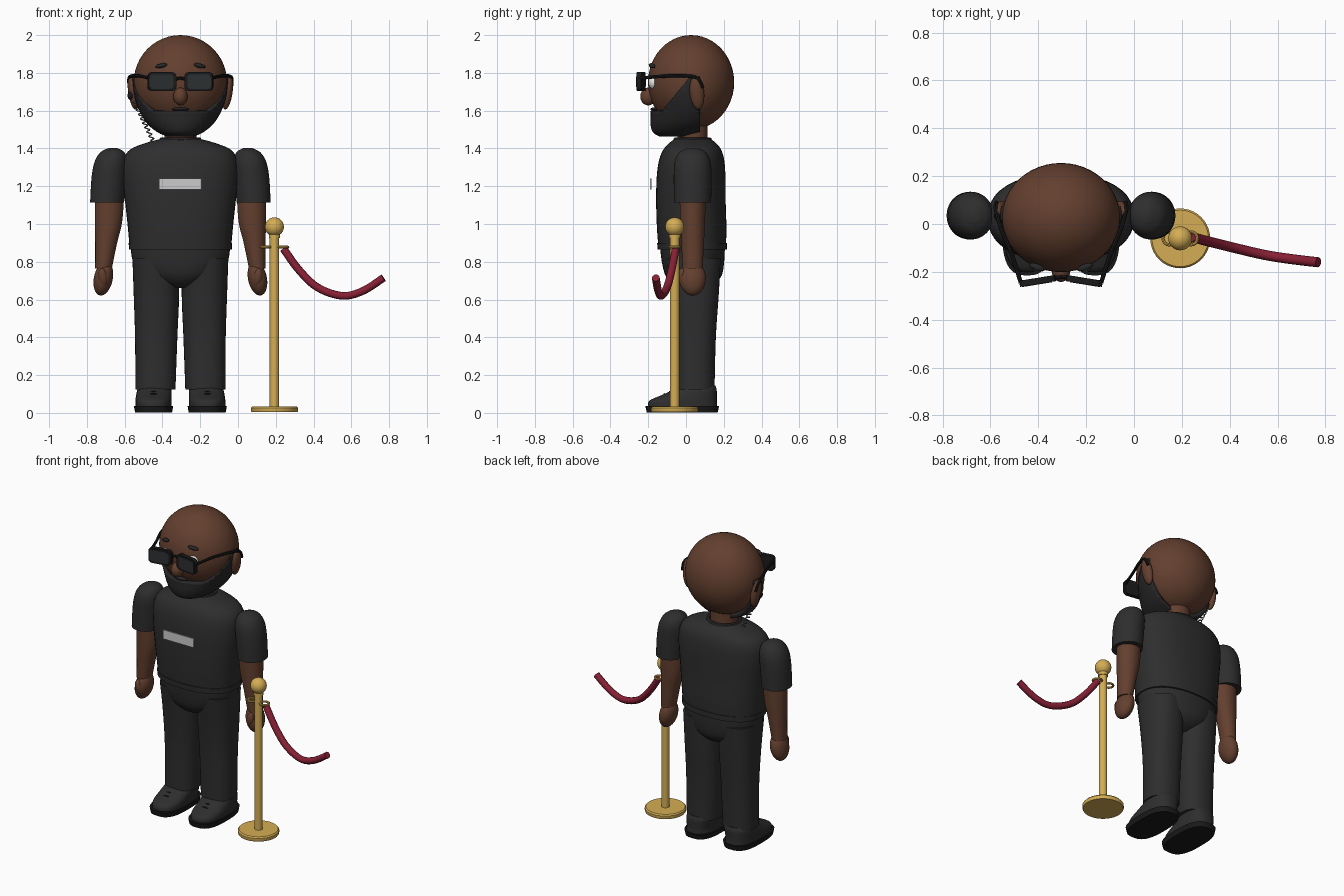
import bpy, bmesh, math
from mathutils import Vector

if "Cube" in bpy.data.objects:
    bpy.data.objects.remove(bpy.data.objects["Cube"])

CX = -0.305  # centre line of the figure


def material(name, rgb):
    m = bpy.data.materials.new(name)
    m.diffuse_color = (*rgb, 1)
    m.use_nodes = True
    m.node_tree.nodes["Principled BSDF"].inputs["Base Color"].default_value = m.diffuse_color
    return m


SKIN = material("brown_skin", (0.125, 0.05, 0.028))
CLOTH = material("black_cloth", (0.027, 0.027, 0.028))
BEARD = material("beard_black", (0.02, 0.02, 0.02))
FRAME = material("frame_black", (0.01, 0.01, 0.011))
LENS = material("lens_grey", (0.025, 0.028, 0.03))
GOLD = material("gold", (0.66, 0.42, 0.09))
ROPE = material("rope_red", (0.24, 0.014, 0.035))
BADGE = material("badge_grey", (0.6, 0.6, 0.6))
WHITE = material("eye_white", (0.8, 0.8, 0.8))
COIL = material("coil_grey", (0.12, 0.12, 0.12))


def finish(name, bm, mat):
    bmesh.ops.recalc_face_normals(bm, faces=bm.faces)
    me = bpy.data.meshes.new(name)
    bm.to_mesh(me)
    bm.free()
    me.materials.append(mat)
    ob = bpy.data.objects.new(name, me)
    bpy.context.collection.objects.link(ob)
    return ob


def smooth_rows(rows, steps):
    """Catmull-Rom interpolation of rows of numbers."""
    out = []
    for i in range(len(rows) - 1):
        p0, p1 = rows[max(i - 1, 0)], rows[i]
        p2, p3 = rows[i + 1], rows[min(i + 2, len(rows) - 1)]
        for k in range(steps):
            t = k / steps
            out.append([0.5 * (2 * b + (c - a) * t + (2 * a - 5 * b + 4 * c - d) * t * t
                               + (3 * b - a - 3 * c + d) * t ** 3)
                        for a, b, c, d in zip(p0, p1, p2, p3)])
    return out + [rows[-1]]


def loft(name, rows, mat, power=2.0, steps=4, n=40):
    """Stack of superellipse rings; row = z, centre x, centre y, radius x, radius y."""
    bm = bmesh.new()
    rings = []
    for z, cx, cy, rx, ry in smooth_rows(rows, steps):
        ring = []
        for i in range(n):
            a = math.tau * i / n
            c, s = math.cos(a), math.sin(a)
            ring.append(bm.verts.new((cx + rx * math.copysign(abs(c) ** (2 / power), c),
                                      cy + ry * math.copysign(abs(s) ** (2 / power), s), z)))
        rings.append(ring)
    for a, b in zip(rings, rings[1:]):
        for i in range(n):
            bm.faces.new((a[i], a[(i + 1) % n], b[(i + 1) % n], b[i]))
    bm.faces.new(rings[0])
    bm.faces.new(rings[-1])
    return finish(name, bm, mat)


def ball(name, loc, radii, mat, rot=(0, 0, 0), n=32):
    bm = bmesh.new()
    bmesh.ops.create_uvsphere(bm, u_segments=n, v_segments=n // 2, radius=1)
    for v in bm.verts:
        v.co = Vector(a * b for a, b in zip(v.co, radii))
    ob = finish(name, bm, mat)
    ob.location, ob.rotation_euler = loc, rot
    return ob


def box(name, loc, size, mat, rot=(0, 0, 0), bevel=0.0):
    bm = bmesh.new()
    bmesh.ops.create_cube(bm, size=1)
    for v in bm.verts:
        v.co = Vector(a * b for a, b in zip(v.co, size))
    if bevel:
        edges = [e for e in bm.edges if abs(e.verts[0].co.y - e.verts[1].co.y) > 1e-5]
        bmesh.ops.bevel(bm, geom=edges, offset=bevel, segments=4, affect='EDGES', profile=0.5)
    ob = finish(name, bm, mat)
    ob.location, ob.rotation_euler = loc, rot
    return ob


def tube(name, pts, radius, mat, steps=6, sides=2):
    cu = bpy.data.curves.new(name, 'CURVE')
    cu.dimensions = '3D'
    cu.bevel_depth, cu.bevel_resolution, cu.use_fill_caps = radius, sides, True
    pts = smooth_rows(pts, steps)
    sp = cu.splines.new('POLY')
    sp.points.add(len(pts) - 1)
    for p, co in zip(sp.points, pts):
        p.co = (*co, 1)
    cu.materials.append(mat)
    ob = bpy.data.objects.new(name, cu)
    bpy.context.collection.objects.link(ob)
    bpy.ops.object.select_all(action='DESELECT')
    ob.select_set(True)
    bpy.context.view_layer.objects.active = ob
    bpy.ops.object.convert(target='MESH')
    return bpy.context.view_layer.objects.active


# Shirt, hem, collar and neck
loft("shirt", [(0.865, CX, 0.033, 0.268, 0.178), (0.98, CX, 0.03, 0.278, 0.184),
               (1.12, CX, 0.026, 0.293, 0.184), (1.25, CX, 0.027, 0.305, 0.182),
               (1.34, CX, 0.03, 0.300, 0.172), (1.395, CX, 0.033, 0.265, 0.152),
               (1.43, CX, 0.035, 0.18, 0.122), (1.45, CX, 0.035, 0.105, 0.095)], CLOTH, 2.3)
loft("shirt_hem", [(0.865, CX, 0.033, 0.272, 0.183), (0.9, CX, 0.032, 0.274, 0.185)], CLOTH, 2.3)
tube("collar", [(CX + 0.1 * math.cos(a), 0.035 + 0.09 * math.sin(a), 1.447)
                for a in [math.tau * i / 24 for i in range(25)]], 0.012, CLOTH, 2)
loft("neck", [(1.42, CX, 0.035, 0.084, 0.08), (1.56, CX, 0.035, 0.084, 0.08)], SKIN)
box("name_badge", (CX, -0.187, 1.212), (0.225, 0.008, 0.06), BADGE)

# Trousers
loft("trouser_seat", [(0.66, CX, 0.04, 0.05, 0.07), (0.685, CX, 0.04, 0.12, 0.115),
                      (0.73, CX, 0.04, 0.195, 0.15), (0.8, CX, 0.037, 0.25, 0.165),
                      (0.88, CX, 0.034, 0.264, 0.172)], CLOTH, 2.2)

for s, side in ((-1, "right"), (1, "left")):
    def X(d):
        return CX + s * d

    # Legs and shoes
    loft("leg_" + side, [(0.125, X(0.132), 0.048, 0.106, 0.103), (0.4, X(0.128), 0.05, 0.112, 0.108),
                         (0.62, X(0.127), 0.048, 0.12, 0.125), (0.82, X(0.132), 0.04, 0.122, 0.145)],
         CLOTH, 2.3)
    loft("shoe_sole_" + side, [(0.003, X(0.142), -0.02, 0.098, 0.188),
                               (0.036, X(0.142), -0.02, 0.104, 0.195)], FRAME, 2.8)
    loft("shoe_" + side, [(0.03, X(0.142), -0.018, 0.096, 0.184), (0.065, X(0.142), -0.015, 0.096, 0.178),
                          (0.095, X(0.14), 0.018, 0.094, 0.145), (0.125, X(0.137), 0.05, 0.09, 0.112),
                          (0.145, X(0.135), 0.055, 0.08, 0.1)], CLOTH, 2.5)
    for k in range(3):
        tube("shoe_lace_" + side, [(X(0.1), -0.105 + 0.03 * k, 0.09 + 0.012 * k),
                                   (X(0.142), -0.115 + 0.03 * k, 0.1 + 0.012 * k),
                                   (X(0.184), -0.105 + 0.03 * k, 0.09 + 0.012 * k)], 0.005, FRAME, 3)

    # Arms
    loft("sleeve_" + side, [(1.113, X(0.388), 0.035, 0.09, 0.098), (1.25, X(0.378), 0.035, 0.092, 0.1),
                            (1.33, X(0.368), 0.035, 0.086, 0.095), (1.38, X(0.36), 0.035, 0.063, 0.07),
                            (1.403, X(0.357), 0.035, 0.02, 0.025)], CLOTH)
    loft("arm_" + side, [(0.765, X(0.407), 0.035, 0.044, 0.053), (0.9, X(0.393), 0.035, 0.058, 0.06),
                         (1.02, X(0.38), 0.035, 0.073, 0.066), (1.2, X(0.375), 0.035, 0.078, 0.07)], SKIN)
    ball("hand_" + side, (X(0.408), 0.035, 0.712), (0.05, 0.07, 0.092), SKIN, (0, -s * 0.2, 0))
    ball("thumb_" + side, (X(0.41), -0.015, 0.715), (0.025, 0.027, 0.052), SKIN, (0.15, s * 0.15, 0))

    # Face details and ears
    ball("ear_" + side, (X(0.25), 0.058, 1.695), (0.026, 0.038, 0.09), SKIN, (0.1, s * 0.15, 0))
    ball("eye_" + side, (X(0.09), -0.165, 1.75), (0.04, 0.035, 0.04), WHITE, n=20)
    ball("eyebrow_" + side, (X(0.102), -0.18, 1.838), (0.034, 0.014, 0.012), BEARD, (0, s * 0.2, s * 0.35), 16)

    # Glasses
    tilt = -s * 0.16
    box("glasses_rim_" + side, (X(0.098), -0.238, 1.754), (0.152, 0.026, 0.1), FRAME, (0, 0, tilt), 0.024)
    box("glasses_lens_" + side, (X(0.098) + 0.002 * s, -0.2505, 1.754), (0.128, 0.006, 0.076), LENS,
        (0, 0, tilt), 0.018)
    tube("glasses_arm_" + side, [(X(0.168), -0.245, 1.772), (X(0.205), -0.13, 1.782),
                                 (X(0.25), -0.02, 1.785), (X(0.272), 0.06, 1.772),
                                 (X(0.27), 0.09, 1.72)], 0.009, FRAME)

tube("glasses_bridge", [(CX - 0.03, -0.225, 1.765), (CX, -0.222, 1.772), (CX + 0.03, -0.225, 1.765)], 0.008, FRAME)

# Head and nose
ball("head", (CX, 0.027, 1.75), (0.247, 0.228, 0.25), SKIN, n=48)
ball("nose", (CX, -0.2, 1.675), (0.038, 0.042, 0.047), SKIN)
ball("mouth", (CX, -0.165, 1.607), (0.045, 0.024, 0.011), BEARD, n=16)

# Beard: jaw shell trimmed behind the cheeks and above the mouth line
beard = loft("beard", [(1.463, CX, -0.05, 0.07, 0.09), (1.485, CX, -0.04, 0.12, 0.135),
                       (1.53, CX, 0.0, 0.175, 0.188), (1.6, CX, 0.025, 0.218, 0.212),
                       (1.68, CX, 0.027, 0.244, 0.222), (1.78, CX, 0.027, 0.254, 0.23)], BEARD, 2.0, 5, 48)
bm = bmesh.new()
bm.from_mesh(beard.data)
slope = Vector((0, -0.16, 0.13))
cuts = [(Vector((0, 0.075, 0)), Vector((0, 1, 0))), (Vector((0, 0.01, 1.765)), slope),
        (Vector((0, 0, 1.597)), Vector((0, 0, 1)))]
for co, no in cuts:
    bmesh.ops.bisect_plane(bm, geom=bm.verts[:] + bm.edges[:] + bm.faces[:], plane_co=co, plane_no=no)


def trimmed(f):
    back, cheek, lip = [(f.calc_center_median() - co).dot(no) > 0 for co, no in cuts]
    return back or (cheek and lip) or f.calc_center_median().z > 1.775


bmesh.ops.delete(bm, geom=[f for f in bm.faces if trimmed(f)], context='FACES')
bm.to_mesh(beard.data)
bm.free()
thick = beard.modifiers.new("thickness", 'SOLIDIFY')
thick.thickness, thick.offset = 0.03, -1

# Earpiece with coiled wire
ball("earpiece", (CX - 0.265, 0.035, 1.68), (0.015, 0.02, 0.022), FRAME, n=16)
start, end = Vector((CX - 0.25, 0.04, 1.66)), Vector((CX - 0.14, 0.04, 1.43))
coil = []
for i in range(81):
    a = math.tau * i / 8
    p = start.lerp(end, i / 80)
    coil.append((p.x + 0.011 * math.cos(a), p.y + 0.011 * math.sin(a), p.z))
tube("earpiece_wire", coil, 0.0035, COIL, 1, 1)

# Barrier post and rope
PX, PY = 0.193, -0.06
loft("post_base", [(0.004, PX, PY, 0.122, 0.122), (0.012, PX, PY, 0.125, 0.125),
                   (0.026, PX, PY, 0.125, 0.125), (0.034, PX, PY, 0.118, 0.118)], GOLD, steps=1)
loft("post_pole", [(0.03, PX, PY, 0.025, 0.025), (0.95, PX, PY, 0.025, 0.025)], GOLD, steps=1, n=24)
loft("post_collar", [(0.925, PX, PY, 0.03, 0.03), (0.945, PX, PY, 0.03, 0.03)], GOLD, steps=1, n=24)
ball("post_ball", (PX, PY, 0.985), (0.05, 0.05, 0.05), GOLD)
for s in (-1, 1):
    tube("rope_ring", [(PX + s * 0.045 + 0.027 * math.cos(a), PY + 0.027 * math.sin(a), 0.878)
                       for a in [math.tau * i / 16 for i in range(17)]], 0.007, GOLD, 1)
tube("rope", [(0.242, -0.055, 0.868), (0.32, -0.075, 0.76), (0.42, -0.1, 0.665), (0.55, -0.13, 0.62),
              (0.66, -0.147, 0.645), (0.77, -0.16, 0.715)], 0.021, ROPE, 6, 3)

# Smooth shading with crisp edges
bpy.ops.object.select_all(action='SELECT')
bpy.context.view_layer.objects.active = beard
bpy.ops.object.shade_smooth_by_angle(angle=math.radians(40))
